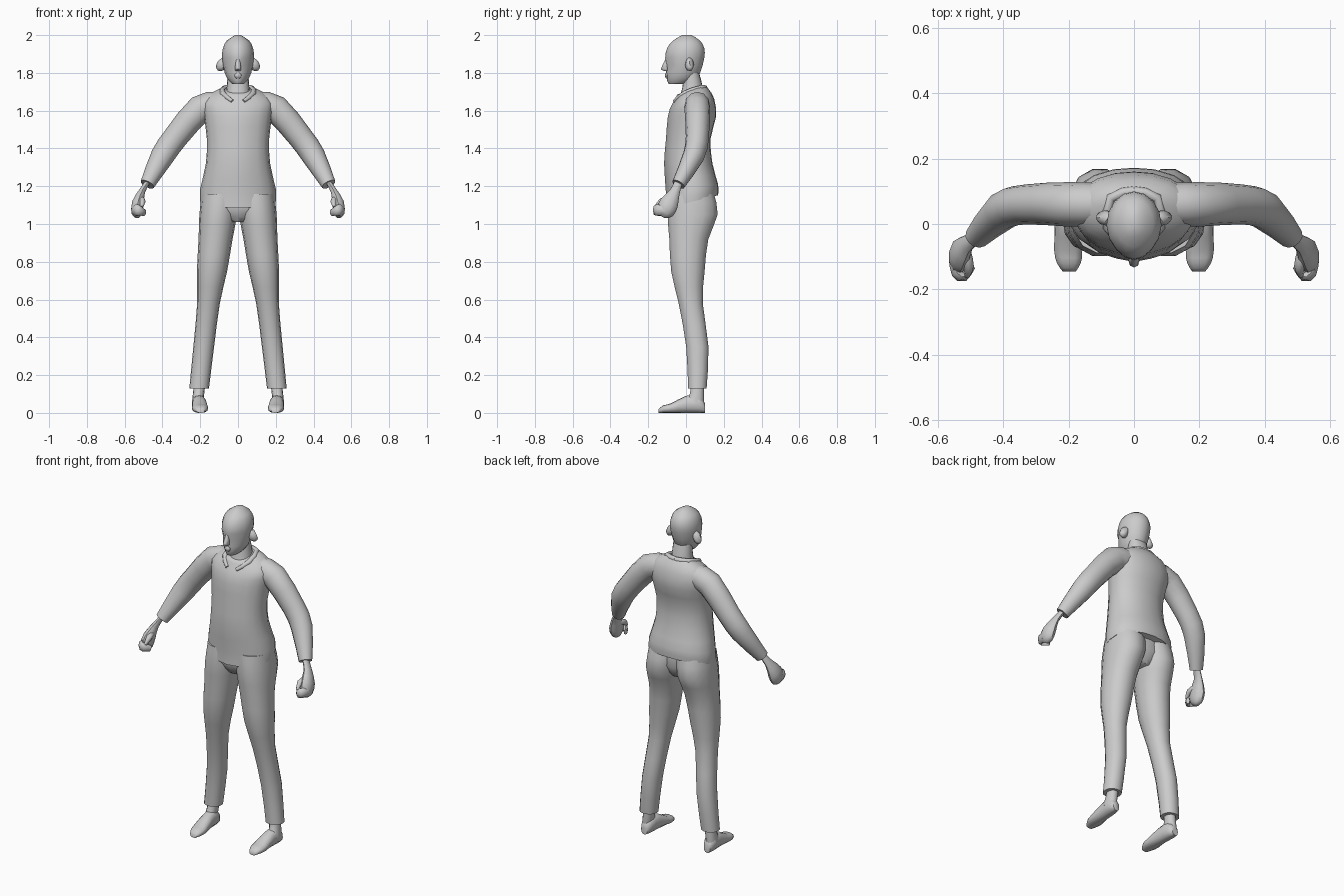
import bpy
import bmesh
from math import cos, sin, pi, radians
from mathutils import Vector

default_cube = bpy.data.objects.get("Cube")
if default_cube:
    bpy.data.objects.remove(default_cube, do_unlink=True)

grey = bpy.data.materials.new("plain grey")
grey.use_nodes = True
colour = (.6, .6, .6, 1)
grey.diffuse_color = colour
grey.node_tree.nodes["Principled BSDF"].inputs["Base Color"].default_value = colour


def outline(sides, power):
    """Unit superellipse; power 2 is round, higher is boxier."""
    points = []
    for i in range(sides):
        c, s = cos(2 * pi * i / sides), sin(2 * pi * i / sides)
        size = (abs(c) ** power + abs(s) ** power) ** (-1 / power)
        points.append((c * size, s * size))
    return points


def refine(sections):
    """Insert one smoothly interpolated section between each pair."""
    padded = [sections[0], *sections, sections[-1]]
    result = []
    for before, start, end, after in zip(padded, padded[1:], padded[2:], padded[3:]):
        middle = [(9 * (b + c) - a - d) / 16
                  for a, b, c, d in zip(before, start, end, after)]
        result += [start, middle]
    return result + [sections[-1]]


def skin(name, rings, mirror=False, shape=None):
    """Bridge the rings into a closed, smooth-shaded object."""
    bm = bmesh.new()
    loops = [[bm.verts.new(point) for point in ring] for ring in rings]
    for low, high in zip(loops, loops[1:]):
        for i in range(len(low)):
            bm.faces.new((low[i - 1], low[i], high[i], high[i - 1]))
    bm.faces.new(loops[0])
    bm.faces.new(loops[-1])
    if shape:
        for vert in bm.verts:
            shape(vert.co)
    bmesh.ops.recalc_face_normals(bm, faces=bm.faces)
    mesh = bpy.data.meshes.new(name)
    bm.to_mesh(mesh)
    bm.free()
    mesh.materials.append(grey)
    obj = bpy.data.objects.new(name, mesh)
    bpy.context.collection.objects.link(obj)
    if mirror:
        obj.modifiers.new("other side", "MIRROR")
    bpy.ops.object.select_all(action="DESELECT")
    obj.select_set(True)
    bpy.context.view_layer.objects.active = obj
    bpy.ops.object.shade_smooth_by_angle(angle=radians(50))


def stack(name, sections, sides=16, power=2.2, mirror=False, shape=None):
    """Level rings: height, half width, front y, back y."""
    rings = []
    for z, width, front, back in refine(sections):
        middle, depth = (front + back) / 2, (back - front) / 2
        rings.append([(width * u, middle + depth * v, z)
                      for u, v in outline(sides, power)])
    skin(name, rings, mirror, shape)


def limb(name, sections, side=(0, 1, 0), flat=1, sides=10):
    """Mirrored rings square to a path: x, y, z, radius along side."""
    sections = refine(sections)
    path = [Vector(section[:3]) for section in sections]
    rings = []
    for i, section in enumerate(sections):
        ahead = path[min(i + 1, len(path) - 1)] - path[max(i - 1, 0)]
        ahead.normalize()
        along = Vector(side)
        along = (along - ahead * along.dot(ahead)).normalized()
        across = ahead.cross(along) * flat
        rings.append([path[i] + (along * u + across * v) * section[3]
                      for u, v in outline(sides, 2)])
    skin(name, rings, mirror=True)


def shape_jacket(co):
    # Slope the hem and neckline, and raise the front closure
    hem = max(0, min(1, (1.3 - co.z) * 6)) / 4
    neckline = max(0, co.z - 1.6) * 3.5
    co.z += co.y * (hem + neckline)
    if abs(co.x) < .01 and co.y < 0:
        co.y -= .006


def shape_leg(co):
    # Spread the legs towards the floor
    co.x += .22 - .11 * co.z


def shape_face(co):
    # Narrow the front of the face and press in the eye sockets
    if co.y < -.03:
        co.x *= 1 + (co.y + .03) * 2
        if 1.82 < co.z < 1.87 and .01 < abs(co.x) < .06:
            co.y += .01


# Jacket body and collar flaps
stack("jacket", [
    (1.11, .2, -.1, .17),
    (1.18, .2, -.1, .17),
    (1.32, .17, -.11, .14),
    (1.45, .165, -.1, .13),
    (1.57, .18, -.09, .16),
    (1.64, .185, -.07, .15),
    (1.68, .14, -.05, .12),
    (1.7, .09, -.04, .1),
], sides=20, shape=shape_jacket)
limb("collar", [
    (0, .1, 1.72, .015),
    (.07, .08, 1.72, .015),
    (.08, -.01, 1.69, .015),
    (.03, -.06, 1.65, .01),
], side=(0, 0, 1), sides=8)

# Seat and trouser legs
stack("trouser_seat", [
    (1.2, .16, -.08, .13),
    (1.08, .17, -.09, .14),
    (1.01, .06, -.05, .1),
])
stack("trouser_leg", [
    (1.16, .1, -.09, .15),
    (1.05, .1, -.1, .17),
    (.92, .09, -.09, .12),
    (.75, .08, -.08, .1),
    (.58, .06, -.04, .09),
    (.35, .055, 0, .12),
    (.13, .052, .01, .11),
], sides=14, mirror=True, shape=shape_leg)

# Ankles and bare feet
stack("ankle", [
    (.17, .03, .03, .095),
    (.1, .03, .02, .095),
    (.05, .03, -.01, .095),
], sides=12, mirror=True, shape=shape_leg)
foot = refine([  # y, half width, height
    (.1, .02, .05),
    (.07, .035, .09),
    (0, .037, .09),
    (-.08, .043, .05),
    (-.12, .036, .04),
    (-.145, .02, .02),
])
skin("foot", [[(.205 + y / 20 + width * u, y, height * (1 + v) / 2)
               for u, v in outline(12, 2.5)] for y, width, height in foot], mirror=True)

# Sleeves
limb("sleeve", [
    (.11, .06, 1.63, .065),
    (.2, .06, 1.61, .068),
    (.33, .06, 1.46, .061),
    (.4, .04, 1.36, .058),
    (.48, -.04, 1.21, .036),
], flat=1.08, sides=12)

# Closed hands: palm, curled fingers and thumb
limb("palm", [
    (.48, -.04, 1.22, .022),
    (.51, -.06, 1.17, .028),
    (.53, -.09, 1.11, .05),
    (.535, -.11, 1.06, .045),
    (.53, -.12, 1.04, .02),
], flat=.65)
limb("fingers", [
    (.55, -.11, 1.07, .026),
    (.54, -.15, 1.075, .03),
    (.52, -.16, 1.07, .026),
    (.495, -.13, 1.06, .018),
], side=(0, 0, 1), flat=.6, sides=8)
limb("thumb", [
    (.515, -.09, 1.13, .018),
    (.505, -.13, 1.12, .016),
    (.51, -.16, 1.09, .008),
], side=(0, 0, 1), sides=8)

# Neck, head and face
stack("neck", [
    (1.65, .07, -.04, .1),
    (1.72, .06, -.02, .09),
    (1.8, .055, -.01, .07),
])
stack("head", [
    (1.74, .03, -.09, 0),
    (1.76, .05, -.1, .04),
    (1.8, .07, -.105, .075),
    (1.88, .084, -.11, .097),
    (1.93, .08, -.1, .097),
    (1.97, .06, -.07, .075),
    (2, .015, -.02, .03),
], power=2, shape=shape_face)
stack("nose", [
    (1.81, .01, -.11, -.09),
    (1.82, .017, -.133, -.09),
    (1.87, .01, -.11, -.09),
], sides=8)
stack("lips", [
    (1.77, .01, -.105, -.09),
    (1.785, .02, -.112, -.09),
    (1.8, .01, -.107, -.09),
], sides=8)
limb("ear", [
    (.07, .01, 1.84, .016),
    (.09, .02, 1.845, .024),
    (.1, .03, 1.85, .016),
], flat=1.6)
